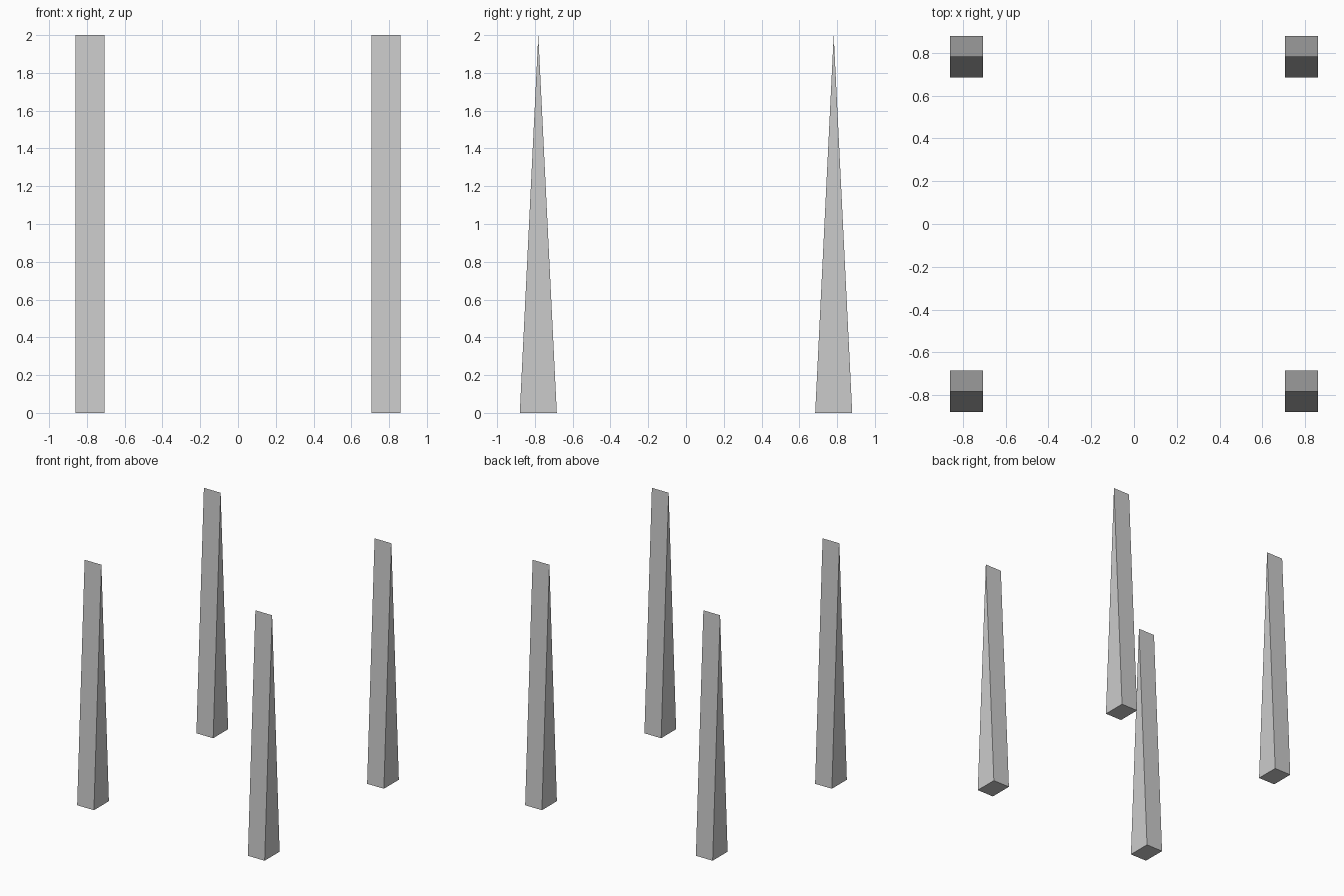
import bpy, bmesh

if "Cube" in bpy.data.objects:
    bpy.data.objects.remove(bpy.data.objects["Cube"])

X, Y = 0.784, 0.782          # leg centre offsets
HX, HY, H = 0.077, 0.098, 2  # half width, half depth, height


def wedge_leg(name, cx, cy):
    # triangular profile in the y-z plane, extruded along x
    bm = bmesh.new()
    profile = [(-HY, 0), (HY, 0), (0, H)]
    face = bm.faces.new([bm.verts.new((-HX, y, z)) for y, z in profile])
    ext = bmesh.ops.extrude_face_region(bm, geom=[face], use_keep_orig=True)
    moved = [g for g in ext["geom"] if isinstance(g, bmesh.types.BMVert)]
    bmesh.ops.translate(bm, verts=moved, vec=(2 * HX, 0, 0))
    bmesh.ops.recalc_face_normals(bm, faces=bm.faces)
    mesh = bpy.data.meshes.new(name)
    bm.to_mesh(mesh)
    bm.free()
    obj = bpy.data.objects.new(name, mesh)
    obj.location = (cx, cy, 0)
    bpy.context.collection.objects.link(obj)


# four identical tapered legs, one per corner
for side, sx in (("left", -1), ("right", 1)):
    for end, sy in (("front", -1), ("back", 1)):
        wedge_leg(f"{end}_{side}_leg", sx * X, sy * Y)
